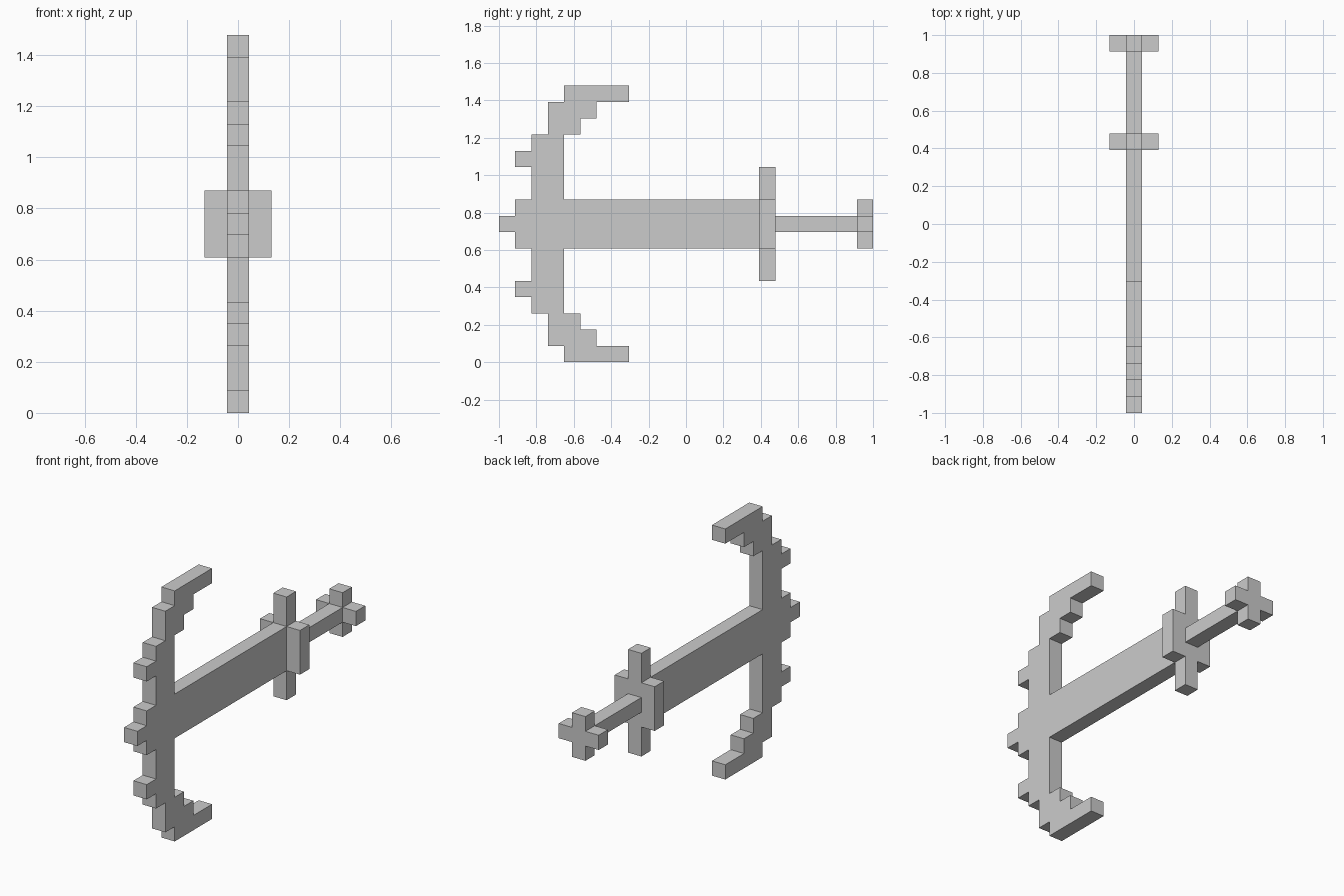
import bpy, bmesh
from mathutils import Vector

if "Cube" in bpy.data.objects:
    bpy.data.objects.remove(bpy.data.objects["Cube"])

U = 2 / 23          # one block
MID = 8.5           # height of the long axis, in blocks


def extrude_outline(name, points, direction):
    """Fill an outline given in blocks and extrude it into a solid."""
    bm = bmesh.new()
    face = bm.faces.new([bm.verts.new(Vector(p) * U) for p in points])
    res = bmesh.ops.extrude_face_region(bm, geom=[face], use_keep_orig=True)
    verts = [g for g in res["geom"] if isinstance(g, bmesh.types.BMVert)]
    bmesh.ops.translate(bm, verts=verts, vec=Vector(direction) * U)
    bmesh.ops.recalc_face_normals(bm, faces=bm.faces)
    mesh = bpy.data.meshes.new(name)
    bm.to_mesh(mesh)
    bm.free()
    obj = bpy.data.objects.new(name, mesh)
    bpy.context.collection.objects.link(obj)
    return obj


def side_profile(name, upper):
    """Mirror an upper (y, z above axis) outline and extrude one block in x."""
    full = upper + [(y, -z) for y, z in reversed(upper)]
    return extrude_outline(name, [(-0.5, y - 11.5, MID + z) for y, z in full], (1, 0, 0))


def cross(name, y, tall, bar):
    """Cross facing y: upright of half height tall, side arms of half height bar."""
    q = [(0.5, tall), (0.5, bar), (1.5, bar)]
    right = q + [(x, -z) for x, z in reversed(q)]
    full = right + [(-x, z) for x, z in reversed(right)]
    return extrude_outline(name, [(x, y - 11.5, MID + z) for x, z in full], (0, 1, 0))


# Shaft with stepped crescent head, front spikes and hooked ends
side_profile("crescent_blade", [
    (0, 0.5), (1, 0.5), (1, 1.5), (2, 1.5), (2, 3.5), (1, 3.5), (1, 4.5),
    (2, 4.5), (2, 5.5), (3, 5.5), (3, 7.5), (4, 7.5), (4, 8.5), (8, 8.5),
    (8, 7.5), (6, 7.5), (6, 6.5), (5, 6.5), (5, 5.5), (4, 5.5), (4, 1.5),
    (16, 1.5)])

# Guard, grip and pommel
cross("guard", 16, 3.5, 1.5)
side_profile("grip", [(17, 0.5), (22, 0.5)])
cross("pommel", 22, 1.5, 0.5)
